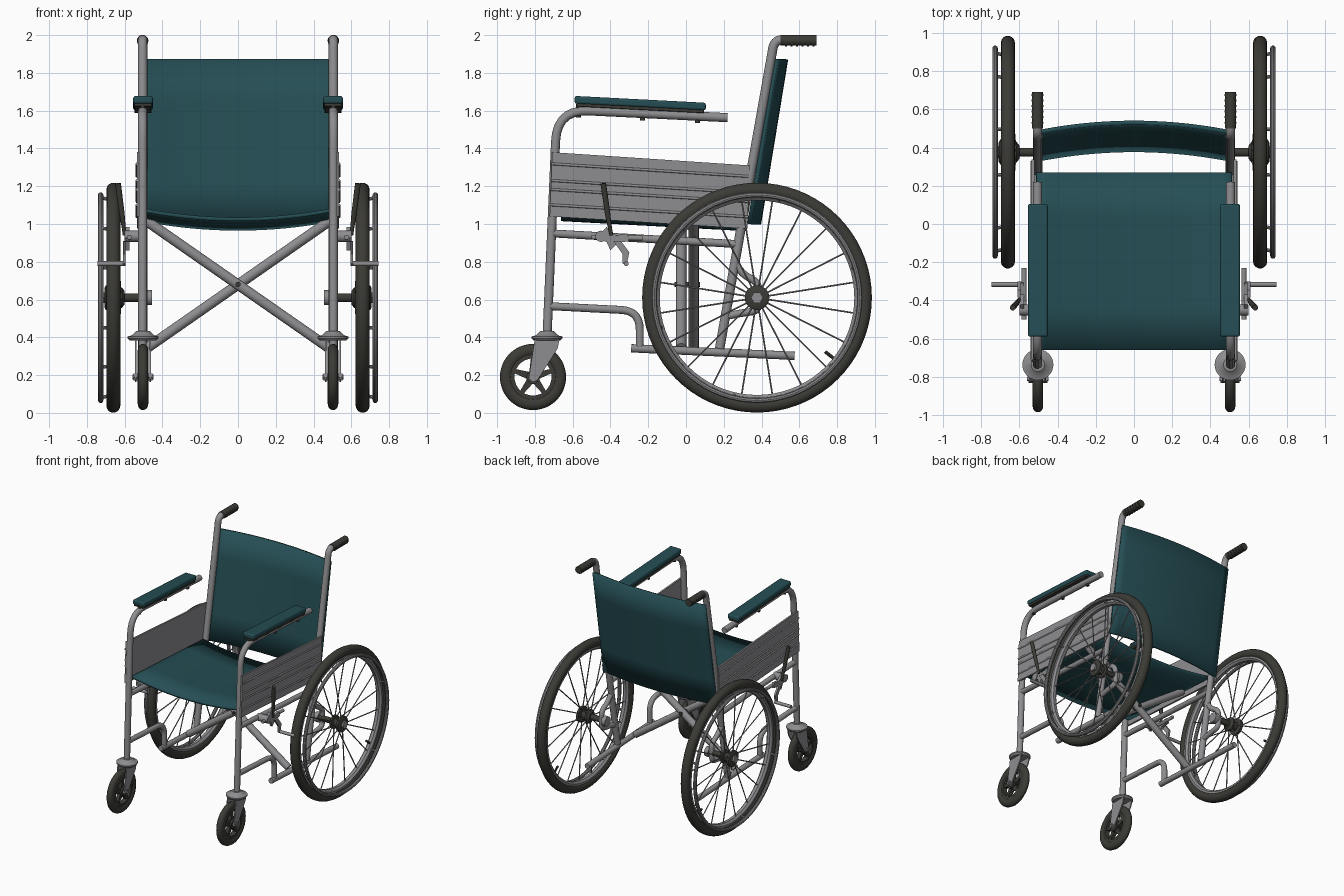
import bpy, bmesh, math
from mathutils import Vector

if "Cube" in bpy.data.objects:
    bpy.data.objects.remove(bpy.data.objects["Cube"])

def material(name, c):
    m = bpy.data.materials.new(name)
    m.diffuse_color = (*c, 1)
    m.use_nodes = True
    m.node_tree.nodes["Principled BSDF"].inputs["Base Color"].default_value = m.diffuse_color
    return m

STEEL = material("grey steel", (0.27, 0.265, 0.275))
RUBBER = material("dark rubber", (0.045, 0.044, 0.037))
CLOTH = material("teal cloth", (0.018, 0.075, 0.088))

def finish(name, bm, mat, mirror=True):
    bmesh.ops.recalc_face_normals(bm, faces=bm.faces)
    me = bpy.data.meshes.new(name)
    bm.to_mesh(me)
    bm.free()
    ob = bpy.data.objects.new(name, me)
    bpy.context.collection.objects.link(ob)
    me.materials.append(mat)
    if mirror:
        ob.modifiers.new("mirror", 'MIRROR').use_mirror_merge = False
    return ob

def fillet(pts, r, n=7):
    """Round the inner corners of a polyline."""
    pts = [Vector(p) for p in pts]
    out = [pts[0]]
    for a, b, c in zip(pts, pts[1:], pts[2:]):
        d = min(r, (a - b).length * .49, (c - b).length * .49)
        p, q = b + (a - b).normalized() * d, b + (c - b).normalized() * d
        for i in range(n + 1):
            t = i / n
            out.append(p * (1 - t) ** 2 + b * 2 * t * (1 - t) + q * t * t)
    return out + [pts[-1]]

def sweep(bm, pts, rad, seg=14):
    """Sweep a circle along a path; rad is a number or (start, end)."""
    r0, r1 = rad if isinstance(rad, tuple) else (rad, rad)
    prev, rings, n = None, [], len(pts)
    for i, p in enumerate(pts):
        t = (pts[min(i + 1, n - 1)] - pts[max(i - 1, 0)]).normalized()
        if prev is None:
            prev = t.orthogonal()
        u = (prev - t * prev.dot(t)).normalized()
        prev, v, r = u, t.cross(u), r0 + (r1 - r0) * i / (n - 1)
        rings.append([bm.verts.new(p + r * (u * math.cos(k * math.tau / seg) + v * math.sin(k * math.tau / seg)))
                      for k in range(seg)])
    for a, b in zip(rings, rings[1:]):
        for k in range(seg):
            bm.faces.new((a[k], a[k - 1], b[k - 1], b[k]))
    bm.faces.new(rings[0])
    bm.faces.new(rings[-1])

def tube(name, pts, rad, mat=STEEL, bend=0.1, seg=14, mirror=True):
    bm = bmesh.new()
    sweep(bm, fillet(pts, bend), rad, seg)
    return finish(name, bm, mat, mirror)

def side_tube(name, yz, rad, mat=STEEL, bend=0.1, x=0.505):
    return tube(name, [(x, y, z) for y, z in yz], rad, mat, bend)

def lathe(name, prof, cy, cz, mat, seg=48, vertical_x=None):
    """Spin a closed (axial, radius) outline about the x axis, or the z axis if vertical_x is given."""
    bm = bmesh.new()
    rings = []
    for k in range(seg):
        c, s = math.cos(k * math.tau / seg), math.sin(k * math.tau / seg)
        rings.append([bm.verts.new((a, cy + r * c, cz + r * s) if vertical_x is None
                                   else (vertical_x + r * c, cy + r * s, cz + a)) for a, r in prof])
    n = len(prof)
    for k in range(seg):
        for j in range(n):
            bm.faces.new((rings[k - 1][j], rings[k][j], rings[k][j - 1], rings[k - 1][j - 1]))
    bmesh.ops.remove_doubles(bm, verts=bm.verts, dist=1e-5)
    return finish(name, bm, mat)

def ellipse(x, R, a, b, n=14):
    return [(x + a * math.cos(i * math.tau / n), R + b * math.sin(i * math.tau / n)) for i in range(n)]

def disc(x0, x1, r):
    return [(x0, 0), (x0, r), (x1, r), (x1, 0)]

def prism(name, yz, x0, x1, mat=STEEL, bevel=0):
    bm = bmesh.new()
    f = bm.faces.new([bm.verts.new((x0, y, z)) for y, z in yz])
    top = bmesh.ops.extrude_face_region(bm, geom=[f])['geom']
    for v in top:
        if isinstance(v, bmesh.types.BMVert):
            v.co.x = x1
    ob = finish(name, bm, mat)
    if bevel:
        b = ob.modifiers.new("bevel", 'BEVEL')
        b.width, b.segments = bevel, 3
    return ob

def sheet(name, fn, thick, nu=20, nv=4):
    bm = bmesh.new()
    g = [[bm.verts.new(fn(-1 + 2 * i / nu, j / nv)) for j in range(nv + 1)] for i in range(nu + 1)]
    for i in range(nu):
        for j in range(nv):
            bm.faces.new((g[i][j], g[i + 1][j], g[i + 1][j + 1], g[i][j + 1]))
    ob = finish(name, bm, CLOTH, False)
    s = ob.modifiers.new("thickness", 'SOLIDIFY')
    s.thickness, s.offset = thick, 0

# sagging seat and curved backrest
sheet("seat", lambda u, v: (0.51 * u, -0.66 + 0.93 * v, 1.075 - 0.05 * v - 0.05 * (1 - u * u)), 0.02)
sheet("backrest", lambda u, v: (0.515 * u, 0.335 + 0.143 * v + 0.052 * (1 - u * u), 1.0 + 0.872 * v), 0.022)

# side frame tubes
side_tube("front_leg_and_arm", [(-0.736, 0.4), (-0.683, 1.607), (0.22, 1.563)], 0.024, bend=0.17)
side_tube("back_post", [(0.178, 0.34), (0.468, 1.975), (0.56, 1.975)], 0.025, bend=0.085)
side_tube("push_grip", [(0.50, 1.973), (0.51, 1.973), (0.69, 1.973)], 0.029, RUBBER)
for i in range(6):
    side_tube("grip_ring", [(0.525 + i * 0.029, 1.970), (0.535 + i * 0.029, 1.970)], 0.031, RUBBER)
side_tube("middle_rail", [(-0.705, 0.95), (0.285, 0.893)], 0.021)
side_tube("lower_front_tube", [(-0.725, 0.565), (-0.245, 0.54), (-0.245, 0.34)], 0.021, bend=0.11)
side_tube("bottom_rail", [(-0.29, 0.342), (0.575, 0.302)], 0.022)
side_tube("axle_bracket", [(0.262, 0.79), (0.305, 0.73), (0.385, 0.69), (0.385, 0.54), (0.30, 0.53), (0.205, 0.51)],
          0.02, bend=0.06)

# folding cross brace
tube("cross_brace_front", [(-0.49, -0.025, 1.02), (0.48, -0.025, 0.345)], 0.028, mirror=False)
tube("cross_brace_back", [(0.49, 0.04, 1.02), (-0.48, 0.04, 0.345)], 0.028, mirror=False)
tube("brace_pivot", [(0, -0.06, 0.68), (0, 0.075, 0.68)], 0.014, RUBBER, mirror=False)

# side panels with pressed ribs
prism("side_panel", [(-0.708, 1.38), (0.338, 1.31), (0.325, 0.975), (-0.722, 1.04)], 0.522, 0.536)
for t in (0.18, 0.42, 0.56, 0.82):
    side_tube("panel_rib", [(-0.715, 1.04 + 0.34 * t), (0.33, 0.978 + 0.334 * t)], 0.007, x=0.535)

# padded armrests on brackets
def slab(name, z0, z1, w, y0, y1, mat, bevel):
    x = 0.503
    k = -0.052
    prism(name, [(y0, z1), (y1, z1 + k * (y1 - y0)), (y1, z0 + k * (y1 - y0)), (y0, z0)], x - w, x + w, mat, bevel)

slab("arm_pad", 1.637, 1.678, 0.052, -0.59, 0.105, CLOTH, 0.012)
slab("arm_pad_base", 1.622, 1.64, 0.046, -0.58, 0.095, RUBBER, 0.004)
for y in (-0.57, -0.23, 0.06):
    z = 1.60 - 0.05 * (y + 0.57)
    side_tube("arm_pad_bracket", [(y, z - 0.035), (y, z + 0.035)], 0.013, RUBBER)

# large rear wheels
WX, WY, WZ = 0.66, 0.376, 0.61
lathe("rear_tyre", ellipse(WX, 0.572, 0.037, 0.037), WY, WZ, RUBBER, 72)
lathe("rear_rim", [(WX - .026, .545), (WX + .026, .545), (WX + .026, .53), (WX + .012, .515),
                   (WX - .012, .515), (WX - .026, .53)], WY, WZ, STEEL, 72)
lathe("hand_rim", ellipse(0.727, 0.544, 0.014, 0.014, 10), WY, WZ, STEEL, 72)
lathe("rear_hub", [(0.60, 0), (0.60, .035), (.615, .055), (.63, .055), (.635, .035), (.675, .035),
                   (.68, .065), (.70, .065), (.708, .05), (.708, 0)], WY, WZ, RUBBER)
lathe("hub_nut", disc(0.70, 0.722, 0.032), WY, WZ, STEEL, 6)
lathe("axle", disc(0.47, 0.62, 0.023), WY, WZ, RUBBER, 20)
lathe("axle_collar", disc(0.455, 0.49, 0.04), WY, WZ, STEEL, 20)

def polar(x, r, a):
    return Vector((x, WY + r * math.cos(a), WZ + r * math.sin(a)))

bm = bmesh.new()
for i in range(20):
    a = i * math.tau / 20 + 0.157
    sweep(bm, [polar(0.69 if i % 2 else 0.622, 0.05, a), polar(WX, 0.52, a)], 0.0045, 6)
finish("wheel_spokes", bm, STEEL)
bm = bmesh.new()
for i in range(6):
    a = i * math.tau / 6 + 0.3
    sweep(bm, [polar(0.675, 0.53, a), polar(0.727, 0.544, a)], 0.009, 8)
finish("hand_rim_pegs", bm, STEEL)
bm = bmesh.new()
sweep(bm, [polar(WX, 0.54, -0.67), polar(WX, 0.46, -0.67)], 0.009, 8)
finish("valve", bm, RUBBER)

# front casters
CX, CY, CZ = 0.503, -0.81, 0.19
lathe("caster_tyre", ellipse(CX, 0.142, 0.028, 0.034), CY, CZ, RUBBER)
lathe("caster_rim", [(CX - .02, .125), (CX + .02, .125), (CX + .02, .098), (CX - .02, .098)], CY, CZ, RUBBER)
lathe("caster_hub", disc(CX - 0.028, CX + 0.028, 0.036), CY, CZ, RUBBER, 24)
lathe("caster_bolt", disc(CX - 0.056, CX + 0.056, 0.012), CY, CZ, STEEL, 12)
lathe("caster_nut", disc(CX - 0.05, CX + 0.05, 0.022), CY, CZ, STEEL, 6)
for i in range(5):
    a = math.pi / 2 + i * math.tau / 5
    c, s = math.cos(a), math.sin(a)
    prism("caster_spoke", [(CY + r * c - w * s, CZ + r * s + w * c)
                           for r, w in ((.02, .02), (.105, .011), (.105, -.011), (.02, -.02))],
          CX - 0.014, CX + 0.014, RUBBER)
fork = [(-0.80, 0.395), (-0.668, 0.395), (-0.68, 0.34), (-0.785, 0.175), (-0.81, 0.163), (-0.833, 0.18)]
for s in (-1, 1):
    prism("caster_fork", fork, CX + s * 0.034, CX + s * 0.043)
lathe("fork_crown", [(0, 0), (0, .07), (.012, .081), (.022, .081), (.026, .062), (.05, .035), (.05, 0)],
      -0.736, 0.383, STEEL, 32, CX)

# parking brakes
lathe("brake_clamp", disc(0.50, 0.60, 0.03), -0.45, 0.935, STEEL, 16)
prism("brake_plate", [(-0.48, 0.925), (-0.42, 0.985), (-0.37, 0.94), (-0.31, 0.95), (-0.30, 0.91),
                      (-0.36, 0.90), (-0.40, 0.86), (-0.42, 0.905)], 0.575, 0.595)
prism("brake_tail", [(-0.385, 0.91), (-0.345, 0.91), (-0.30, 0.85), (-0.315, 0.78), (-0.335, 0.79),
                     (-0.335, 0.84)], 0.595, 0.61)
tube("brake_bar", [(0.595, -0.316, 0.79), (0.745, -0.316, 0.79)], 0.013)
tube("brake_link", [(0.575, -0.50, 0.93), (0.575, -0.23, 0.925)], 0.013)
tube("brake_lever", [(0.60, -0.395, 0.94), (0.61, -0.41, 1.02), (0.635, -0.438, 1.215)], (0.01, 0.015), RUBBER)

# smooth shading with sharp edges kept
bpy.ops.object.select_all(action='SELECT')
bpy.context.view_layer.objects.active = bpy.context.scene.objects[0]
bpy.ops.object.shade_smooth_by_angle(angle=math.radians(35))
